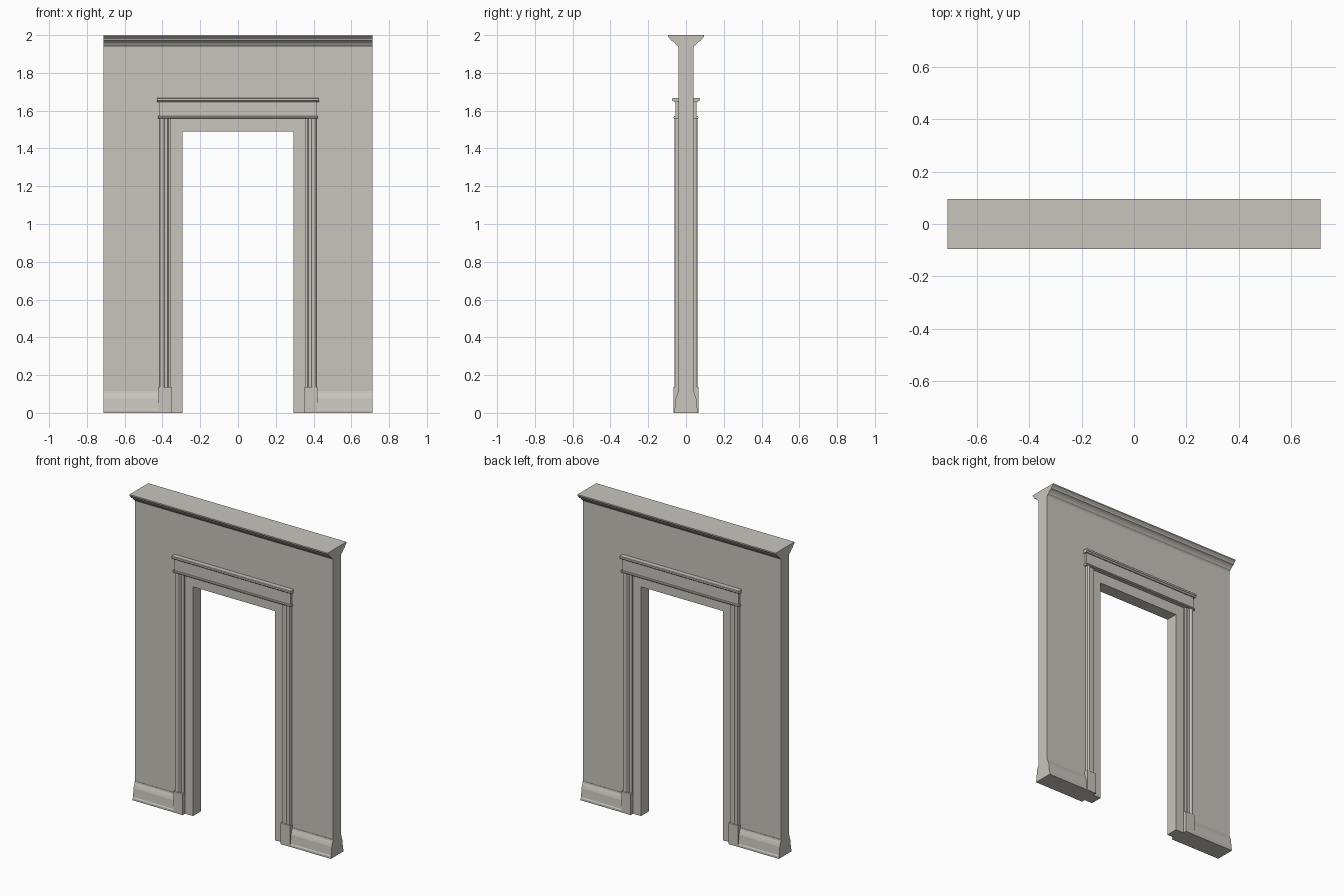
import bpy
import bmesh
from mathutils import Vector

cube = bpy.data.objects.get("Cube")
if cube:
    bpy.data.objects.remove(cube, do_unlink=True)

plaster = bpy.data.materials.new("warm_grey_plaster")
plaster.use_nodes = True
colour = (0.58, 0.56, 0.51, 1)
plaster.diffuse_color = colour
plaster.node_tree.nodes["Principled BSDF"].inputs["Base Color"].default_value = colour

WALL_X, WALL_Y, TOP = 0.713, 0.04, 2.0
DOOR_X, DOOR_Z = 0.295, 1.49


def extrude(name, points, axis, start, end, mirror=(False, False)):
    """Sweep a 2D outline along an axis, optionally mirrored in x and y."""
    place = {
        "x": lambda p: Vector((start, p[0], p[1])),
        "y": lambda p: Vector((p[0], start, p[1])),
        "z": lambda p: Vector((p[0], p[1], start)),
    }[axis]
    step = Vector([(end - start) * (axis == a) for a in "xyz"])
    bm = bmesh.new()
    face = bm.faces.new([bm.verts.new(place(p)) for p in points])
    swept = bmesh.ops.extrude_face_region(bm, geom=[face])["geom"]
    moved = [v for v in swept if isinstance(v, bmesh.types.BMVert)]
    bmesh.ops.translate(bm, verts=moved, vec=step)
    bmesh.ops.recalc_face_normals(bm, faces=bm.faces)
    mesh = bpy.data.meshes.new(name)
    bm.to_mesh(mesh)
    bm.free()
    mesh.materials.append(plaster)
    obj = bpy.data.objects.new(name, mesh)
    bpy.context.collection.objects.link(obj)
    if any(mirror):
        mod = obj.modifiers.new("mirror", "MIRROR")
        mod.use_axis = (*mirror, False)
        mod.use_mirror_merge = False
    return obj


BOTH, FACES = (True, True), (False, True)

# Wall with the doorway opening
extrude("wall", [(-WALL_X, 0), (-DOOR_X, 0), (-DOOR_X, DOOR_Z), (DOOR_X, DOOR_Z),
                 (DOOR_X, 0), (WALL_X, 0), (WALL_X, TOP), (-WALL_X, TOP)],
        "y", -WALL_Y, WALL_Y)

# Crown moulding along the top of both faces
crown = [(0, 1.936), (-0.04, 1.936), (-0.045, 1.944), (-0.052, 1.948),
         (-0.058, 1.957), (-0.068, 1.966), (-0.08, 1.972), (-0.083, 1.98),
         (-0.092, 1.988), (-0.096, 1.992), (-0.096, TOP), (0, TOP)]
extrude("crown_moulding", crown, "x", -WALL_X, WALL_X, FACES)

# Baseboards either side of the doorway
base = [(-0.03, 0), (-0.064, 0), (-0.064, 0.014), (-0.06, 0.02), (-0.055, 0.075),
        (-0.052, 0.085), (-0.048, 0.096), (-0.044, 0.105), (-0.042, 0.116), (-0.03, 0.118)]
extrude("baseboard", base, "x", 0.41, WALL_X, BOTH)

# Plinth blocks under the door casing
extrude("plinth_block", [(0.352, -0.03), (0.352, -0.065), (0.42, -0.065), (0.42, -0.03)],
        "z", 0, 0.137, BOTH)

# Moulded door casing
casing = [(0.355, -0.03), (0.355, -0.05), (0.369, -0.051), (0.372, -0.054),
          (0.388, -0.054), (0.394, -0.06), (0.398, -0.062), (0.406, -0.062),
          (0.412, -0.058), (0.415, -0.05), (0.415, -0.03)]
extrude("door_casing", casing, "z", 0.137, 1.56, BOTH)

# Header board, its lower bead and its cap
header = [(-0.03, 1.57), (-0.056, 1.57), (-0.056, 1.648), (-0.03, 1.648)]
extrude("header_board", header, "x", -0.417, 0.417, FACES)
bead = [(-0.03, 1.558), (-0.062, 1.558), (-0.065, 1.561), (-0.065, 1.567),
        (-0.062, 1.571), (-0.03, 1.571)]
extrude("header_bead", bead, "x", -0.424, 0.424, FACES)
cap = [(-0.03, 1.645), (-0.062, 1.645), (-0.068, 1.651), (-0.073, 1.653),
       (-0.073, 1.664), (-0.07, 1.667), (-0.03, 1.667)]
extrude("header_cap", cap, "x", -0.428, 0.428, FACES)
